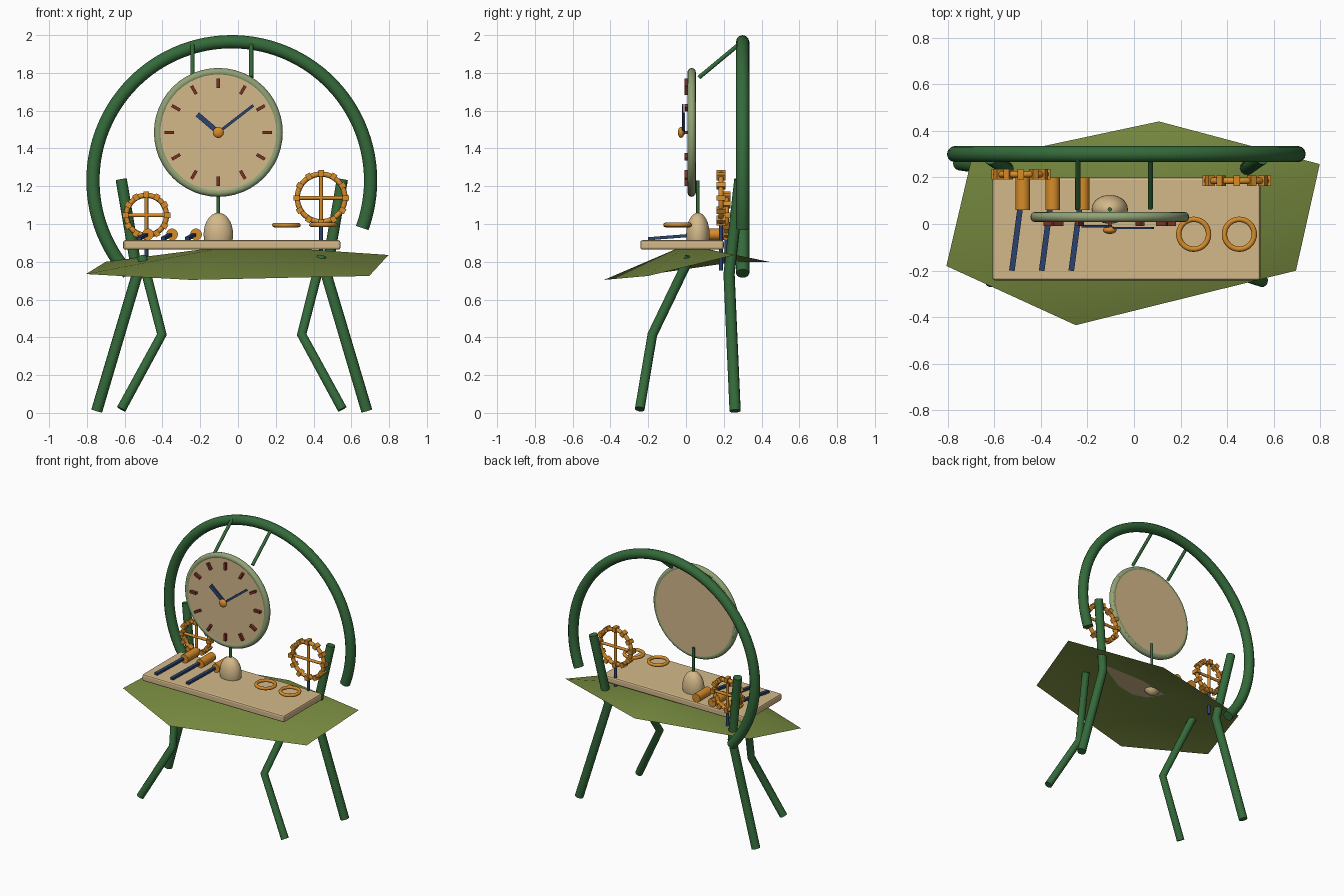
import bpy, bmesh, math
from mathutils import Vector, Matrix

if "Cube" in bpy.data.objects:
    bpy.data.objects.remove(bpy.data.objects["Cube"])


def material(name, r, g, b):
    m = bpy.data.materials.new(name)
    lin = [((c / 255 + 0.055) / 1.055) ** 2.4 for c in (r, g, b)]
    m.diffuse_color = (*lin, 1)
    m.use_nodes = True
    m.node_tree.nodes["Principled BSDF"].inputs["Base Color"].default_value = m.diffuse_color
    return m


GREEN = material("dark green", 52, 106, 58)
OLIVE = material("olive green", 120, 139, 64)
SAGE = material("sage", 146, 163, 118)
TAN = material("tan", 212, 185, 138)
ORANGE = material("amber orange", 214, 140, 42)
NAVY = material("navy blue", 44, 68, 112)
RUST = material("dark rust", 122, 50, 36)
CX = -0.033  # mirror axis of the frame


def finish(name, mat, smooth=True):
    o = bpy.context.object
    o.name = name
    o.data.name = name
    o.data.materials.append(mat)
    if smooth:
        bpy.ops.object.shade_smooth_by_angle(angle=math.radians(40))
    return o


def tube(name, pts, r, mat):
    c = bpy.data.curves.new(name, 'CURVE')
    c.dimensions = '3D'
    c.bevel_depth = r
    c.bevel_resolution = 4
    c.use_fill_caps = True
    s = c.splines.new('POLY')
    s.points.add(len(pts) - 1)
    for p, q in zip(s.points, pts):
        p.co = (*q, 1)
    o = bpy.data.objects.new(name, c)
    bpy.context.collection.objects.link(o)
    bpy.ops.object.select_all(action='DESELECT')
    o.select_set(True)
    bpy.context.view_layer.objects.active = o
    bpy.ops.object.convert(target='MESH')
    o = bpy.context.object
    o.data.materials.clear()
    return finish(name, mat)


def rod(name, a, b, r, mat, sides=20):
    a, b = Vector(a), Vector(b)
    d = b - a
    bpy.ops.mesh.primitive_cylinder_add(vertices=sides, radius=r, depth=d.length, location=(a + b) / 2,
                                        rotation=d.to_track_quat('Z', 'Y').to_euler())
    return finish(name, mat)


def box(name, loc, size, mat, rot=None):
    bpy.ops.mesh.primitive_cube_add(size=1)
    o = finish(name, mat, False)
    o.data.transform(Matrix.Diagonal((*size, 1)))
    o.matrix_world = Matrix.Translation(loc) @ (rot or Matrix())
    return o


def ring(name, loc, major, minor, mat, upright=False):
    bpy.ops.mesh.primitive_torus_add(major_segments=48, minor_segments=12, major_radius=major, minor_radius=minor,
                                     location=loc, rotation=(math.pi / 2 if upright else 0, 0, 0))
    return finish(name, mat)


def ball(name, loc, size, mat):
    bpy.ops.mesh.primitive_uv_sphere_add(segments=32, ring_count=16, radius=1, location=loc)
    o = finish(name, mat)
    o.data.transform(Matrix.Diagonal((*size, 1)))
    return o


def join(name, parts):
    bpy.ops.object.select_all(action='DESELECT')
    for p in parts:
        p.select_set(True)
    bpy.context.view_layer.objects.active = parts[0]
    bpy.ops.object.join()
    parts[0].name = name


# big open arch
arc = [math.radians(-20 + 242 * i / 72) for i in range(73)]
tube("arch", [(CX + 0.735 * math.cos(t), 0.30, 1.23 + 0.735 * math.sin(t)) for t in arc], 0.035, GREEN)

# bent legs, mirrored about the frame axis
for side, s in (("left", -1), ("right", 1)):
    tube(side + "_back_leg", [(CX + s * x, y, z) for x, y, z in
                              ((0.715, 0.26, 0.01), (0.50, 0.228, 0.735), (0.585, 0.285, 1.235))], 0.03, GREEN)
    tube(side + "_front_leg", [(CX + s * x, y, z) for x, y, z in
                               ((0.585, -0.245, 0.02), (0.37, -0.178, 0.415), (0.475, 0.02, 0.825))], 0.026, GREEN)

# leaf-like hexagonal sheet with raised centre
rim = [(-0.805, -0.18, 0.735), (-0.70, 0.268, 0.80), (0.107, 0.44, 0.80),
       (0.797, 0.257, 0.836), (0.695, -0.20, 0.725), (-0.25, -0.434, 0.704)]
bm = bmesh.new()
mid = bm.verts.new((0, 0, 0.89))
vs = [bm.verts.new(p) for p in rim]
for i in range(6):
    f = bm.faces.new((mid, vs[(i + 1) % 6], vs[i]))
    f.smooth = True
me = bpy.data.meshes.new("leaf_sheet")
bm.to_mesh(me)
bm.free()
me.materials.append(OLIVE)
bpy.context.collection.objects.link(bpy.data.objects.new("leaf_sheet", me))

# table board
board = box("board", (CX, -0.021, 0.889), (1.15, 0.442, 0.05), TAN)
bev = board.modifiers.new("bevel", 'BEVEL')
bev.width = 0.011
bev.segments = 2

# clock: face, rim, ticks, hands, hub
X, Z = -0.104, 1.485
rod("clock_face", (X, 0.012, Z), (X, 0.05, Z), 0.327, TAN, 64)
ring("clock_rim", (X, 0.03, Z), 0.319, 0.022, SAGE, True)


def radial_box(name, angle, r0, r1, w, y0, y1, mat, cx=X, cz=Z):
    m = (r0 + r1) / 2
    loc = (cx + m * math.sin(angle), (y0 + y1) / 2, cz + m * math.cos(angle))
    return box(name, loc, (w, y1 - y0, r1 - r0), mat, Matrix.Rotation(angle, 4, 'Y'))


join("clock_ticks", [radial_box("tick", i * math.pi / 6, 0.234, 0.284, 0.017, -0.008, 0.014, RUST)
                     for i in range(12)])
radial_box("hour_hand", math.atan2(-0.111, 0.095), 0, 0.147, 0.027, -0.016, -0.005, NAVY)
radial_box("minute_hand", math.atan2(0.185, 0.143), 0, 0.234, 0.015, -0.022, -0.012, NAVY)
ball("clock_hub", (X, -0.026, Z), (0.029, 0.017, 0.029), ORANGE)

# clock hangers, stem and domed foot
rod("left_hanger", (-0.241, 0.285, 1.955), (-0.241, 0.068, 1.775), 0.011, GREEN)
rod("right_hanger", (0.07, 0.285, 1.955), (0.07, 0.068, 1.775), 0.011, GREEN)
rod("clock_stem", (X, 0.063, 0.95), (X, 0.063, 1.23), 0.009, GREEN)
ball("dome", (X, 0.063, 0.945), (0.078, 0.062, 0.115), TAN)


# spoked cog wheels on poles
def cog(name, x, y, z, r):
    parts = [ring("cog_ring", (x, y, z), r, 0.014, ORANGE, True),
             rod("spoke", (x - r, y, z), (x + r, y, z), 0.010, ORANGE),
             rod("spoke", (x, y, z - r), (x, y, z + r), 0.010, ORANGE)]
    parts += [radial_box("tooth", i * math.pi / 6, r - 0.012, r + 0.021, 0.028, y - 0.023, y + 0.023, ORANGE, x, z)
              for i in range(12)]
    join(name, parts)
    rod(name + "_pole", (x, y, 0.755), (x, y, z - r), 0.010, NAVY)


cog("left_cog", -0.485, 0.213, 1.046, 0.106)
cog("right_cog", 0.440, 0.185, 1.138, 0.126)

# three hand tools lying on the board
for i, x in enumerate((-0.477, -0.349, -0.222)):
    rod(f"tool_handle_{i + 1}", (x, 0.06, 0.945), (x, 0.20, 0.945), 0.031, ORANGE)
    a, b = Vector((x - 0.047, -0.20, 0.922)), Vector((x - 0.010, 0.08, 0.944))
    rot = (b - a).to_track_quat('Y', 'Z').to_matrix().to_4x4()
    box(f"tool_shaft_{i + 1}", (a + b) / 2, (0.024, (b - a).length, 0.016), NAVY, rot)

# two flat rings
ring("left_ring", (0.256, -0.044, 0.994), 0.064, 0.0115, ORANGE)
ring("right_ring", (0.452, -0.044, 0.996), 0.064, 0.0115, ORANGE)
